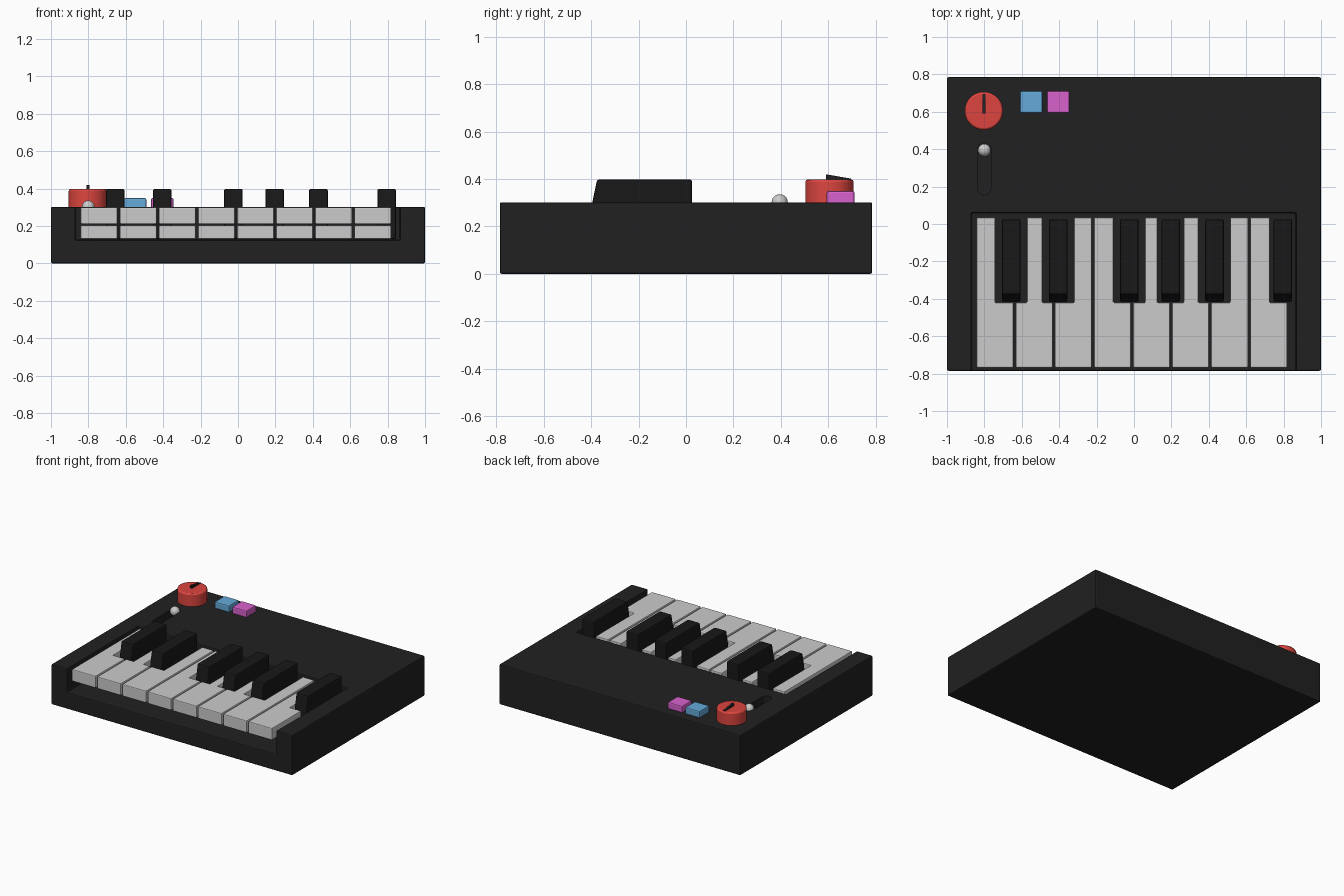
import bpy, bmesh, math
from mathutils import Matrix, Vector

if "Cube" in bpy.data.objects:
    bpy.data.objects.remove(bpy.data.objects["Cube"])


def material(name, rgb):
    m = bpy.data.materials.new(name)
    m.diffuse_color = (*rgb, 1)
    m.use_nodes = True
    m.node_tree.nodes["Principled BSDF"].inputs["Base Color"].default_value = m.diffuse_color
    return m


BLACK = material("black", (0.015, 0.015, 0.015))
KEY_BLACK = material("key_black", (0.009, 0.009, 0.009))
RED = material("red", (0.72, 0.06, 0.05))
BLUE = material("blue", (0.13, 0.40, 0.70))
PINK = material("pink", (0.68, 0.12, 0.60))


def prism(bm, pts, vec):
    """Extrude a closed polygon of 3D points along vec."""
    f = bm.faces.new([bm.verts.new(p) for p in pts])
    r = bmesh.ops.extrude_face_region(bm, geom=[f])
    bmesh.ops.translate(bm, vec=vec, verts=[v for v in r["geom"] if isinstance(v, bmesh.types.BMVert)])


def finish(bm, name, mat=None, bevel=0, segments=2, smooth=False):
    bmesh.ops.recalc_face_normals(bm, faces=bm.faces)
    me = bpy.data.meshes.new(name)
    bm.to_mesh(me)
    bm.free()
    ob = bpy.data.objects.new(name, me)
    bpy.context.collection.objects.link(ob)
    if mat:
        me.materials.append(mat)
    if bevel:
        add_bevel(ob, bevel, segments)
    if smooth:
        bpy.ops.object.select_all(action='DESELECT')
        ob.select_set(True)
        bpy.context.view_layer.objects.active = ob
        bpy.ops.object.shade_smooth_by_angle(angle=math.radians(35))
    return ob


def add_bevel(ob, width, segments=2):
    b = ob.modifiers.new("bevel", 'BEVEL')
    b.width, b.segments, b.limit_method = width, segments, 'ANGLE'
    b.angle_limit = math.radians(40)


def box(name, lo, hi, mat=None, bevel=0):
    bm = bmesh.new()
    (x0, y0, z0), (x1, y1, z1) = lo, hi
    prism(bm, [(x0, y0, z0), (x1, y0, z0), (x1, y1, z0), (x0, y1, z0)], Vector((0, 0, z1 - z0)))
    return finish(bm, name, mat, bevel)


def cut(ob, cutter):
    m = ob.modifiers.new("cut", 'BOOLEAN')
    m.object, m.operation, m.solver = cutter, 'DIFFERENCE', 'EXACT'
    cutter.hide_render = True
    cutter.hide_viewport = True


# Case with key bed and slider slot
TOP = 0.302
case = box("case", (-1, -0.785, 0), (1, 0.785, TOP), BLACK)
cut(case, box("key_bed_cutter", (-0.87, -1, 0.125), (0.866, 0.06, 0.5), BLACK))
add_bevel(case, 0.008)
bm = bmesh.new()
outline = []
for i in range(26):
    a = math.pi * (i if i < 13 else i - 1) / 12
    cy = 0.40 if i < 13 else 0.19
    outline.append((-0.80 + 0.035 * math.cos(a), cy + 0.035 * math.sin(a), 0.25))
prism(bm, outline, Vector((0, 0, 0.2)))
cut(case, finish(bm, "slot_cutter", BLACK))

# White keys: plan outline with notches beside each black key
X0, PITCH, GAP = -0.847, 0.209, 0.006
BACK, FRONT, NOTCH = 0.035, -0.768, -0.42
sharps = [(-0.657, 0.085), (-0.405, 0.085), (-0.025, 0.085),
          (0.196, 0.07), (0.43, 0.085), (0.795, 0.07)]


def key_outline(a, b, front, z):
    left, right = a, b
    for c, h in sharps:
        if c - h < a < c + h:
            left = c + h
        elif c - h < b and a < c - h:
            right = c - h
    pts = [(a, front), (b, front)]
    if right != b:
        pts += [(b, NOTCH), (right, NOTCH)]
    pts += [(right, BACK), (left, BACK)]
    if left != a:
        pts += [(left, NOTCH), (a, NOTCH)]
    return [(x, y, z) for x, y in pts]


for i in range(8):
    a = X0 + i * PITCH + GAP
    b = a + PITCH - 2 * GAP
    bm = bmesh.new()
    prism(bm, key_outline(a, b, FRONT, 0.21), Vector((0, 0, 0.09)))
    prism(bm, key_outline(a, b, -0.56, 0.13), Vector((0, 0, 0.073)))
    finish(bm, f"white_key_{i + 1}", None, 0.006)

# Black keys: sloped-front side profile
for i, (c, h) in enumerate(sharps):
    bm = bmesh.new()
    prof = [(-0.415, 0.13), (-0.395, 0.30), (-0.375, 0.398), (0.025, 0.398), (0.025, 0.13)]
    prism(bm, [(c - 0.05, y, z) for y, z in prof], Vector((0.1, 0, 0)))
    finish(bm, f"black_key_{i + 1}", KEY_BLACK, 0.009)

# Volume knob and its wedge pointer
bm = bmesh.new()
bmesh.ops.create_cone(bm, cap_ends=True, segments=48, radius1=0.102, radius2=0.102, depth=0.11,
                      matrix=Matrix.Translation((-0.803, 0.605, 0.343)))
finish(bm, "knob", RED, 0.01, smooth=True)
bm = bmesh.new()
prism(bm, [(-0.811, y, z) for y, z in [(0.59, 0.385), (0.59, 0.42), (0.695, 0.402), (0.695, 0.385)]],
      Vector((0.016, 0, 0)))
finish(bm, "knob_pointer", BLACK)

# Push buttons
for name, x, mat in (("blue_button", -0.55, BLUE), ("pink_button", -0.405, PINK)):
    box(name, (x - 0.06, 0.593, 0.29), (x + 0.06, 0.71, 0.349), mat, 0.008)

# Slider ball on a short stem
bm = bmesh.new()
bmesh.ops.create_uvsphere(bm, u_segments=24, v_segments=12, radius=0.034,
                          matrix=Matrix.Translation((-0.80, 0.395, 0.302)))
bmesh.ops.create_cone(bm, cap_ends=True, segments=16, radius1=0.012, radius2=0.012, depth=0.05,
                      matrix=Matrix.Translation((-0.80, 0.395, 0.27)))
finish(bm, "slider_ball", None, smooth=True)
